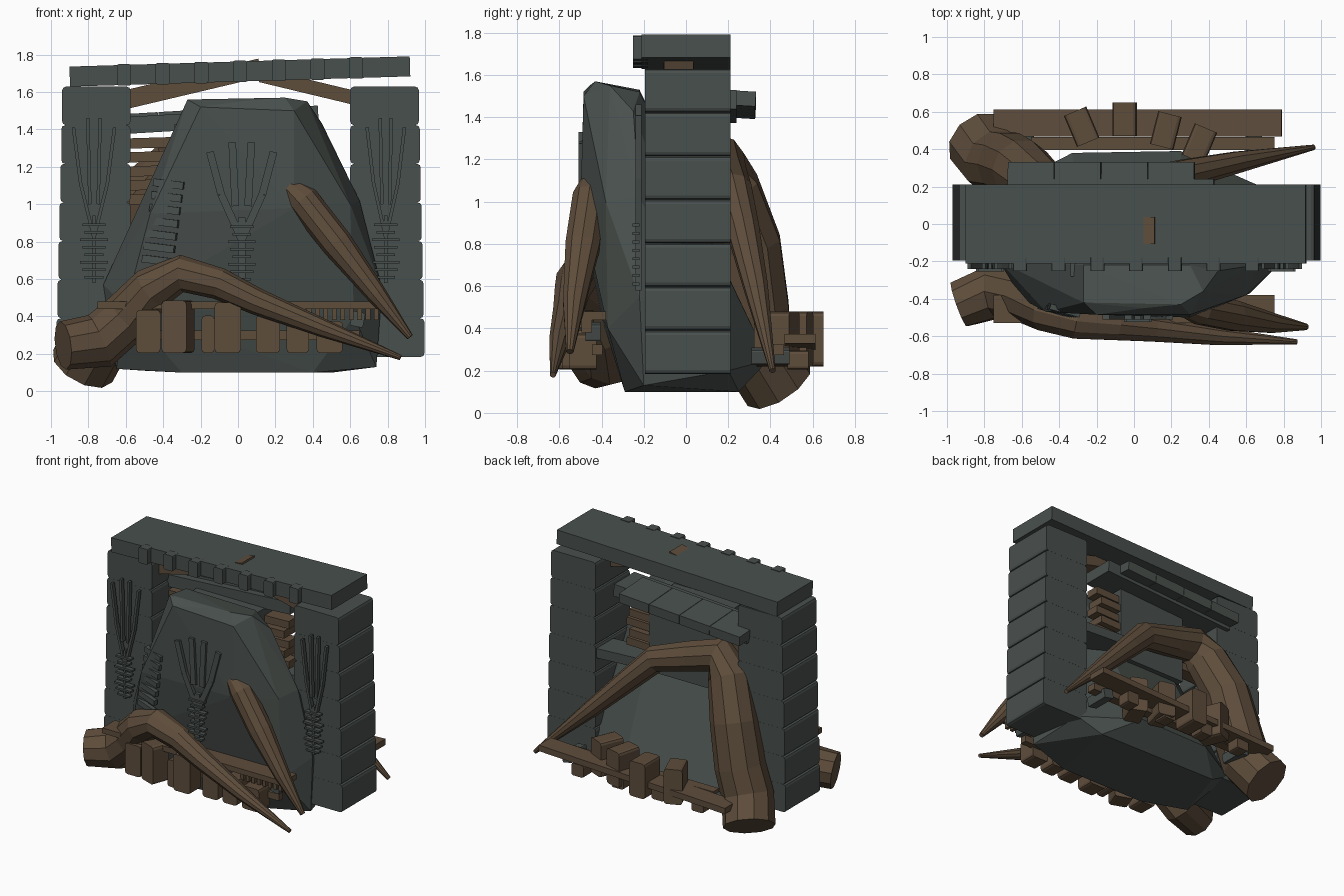
import bpy, bmesh, math
from mathutils import Vector, Matrix

cube = bpy.data.objects.get("Cube")
if cube:
    bpy.data.objects.remove(cube, do_unlink=True)


def material(name, rgb):
    m = bpy.data.materials.new(name)
    m.use_nodes = True
    m.diffuse_color = (*rgb, 1)
    m.node_tree.nodes["Principled BSDF"].inputs["Base Color"].default_value = (*rgb, 1)
    return m


STONE = material("dark grey stone", (0.066, 0.08, 0.073))
WOOD = material("brown horn and wood", (0.112, 0.074, 0.044))


def add_object(name, bm, mat):
    bmesh.ops.recalc_face_normals(bm, faces=bm.faces)
    me = bpy.data.meshes.new(name)
    bm.to_mesh(me)
    bm.free()
    me.materials.append(mat)
    ob = bpy.data.objects.new(name, me)
    bpy.context.collection.objects.link(ob)
    return ob


def box(name, centre, size, mat, rot=None, bevel=0.0):
    """Block whose front outline has cut corners when bevel is given."""
    bm = bmesh.new()
    bmesh.ops.create_cube(bm, size=1, matrix=Matrix.Diagonal((*size, 1)))
    if bevel:
        deep = [e for e in bm.edges if abs(e.verts[0].co.y - e.verts[1].co.y) > size[1] / 2]
        bmesh.ops.bevel(bm, geom=deep, offset=bevel, segments=2, profile=0.5, affect='EDGES')
    rotation = rot.to_matrix().to_4x4() if rot else Matrix()
    bm.transform(Matrix.Translation(centre) @ rotation)
    return add_object(name, bm, mat)


def beam(name, a, b, depth, height, mat):
    a, b = Vector(a), Vector(b)
    d = b - a
    return box(name, (a + b) / 2, (d.length, depth, height), mat, d.to_track_quat('X', 'Z'))


def turn(x=0, y=0, z=0):
    return Matrix.Rotation(z, 3, 'Z').to_quaternion() @ \
        Matrix.Rotation(y, 3, 'Y').to_quaternion() @ Matrix.Rotation(x, 3, 'X').to_quaternion()


def horn(name, path, sides=10):
    """Tapered faceted tube through points (x, y, z, radius)."""
    bm = bmesh.new()
    pts = [Vector(p[:3]) for p in path]
    rings = []
    for i, p in enumerate(path):
        d = (pts[min(i + 1, len(pts) - 1)] - pts[max(i - 1, 0)]).normalized()
        u = d.cross(Vector((0, 1, 0))).normalized()
        v = d.cross(u)
        rings.append([bm.verts.new(pts[i] + p[3] * (math.cos(t) * u + math.sin(t) * v))
                      for t in (2 * math.pi * k / sides for k in range(sides))])
    for r0, r1 in zip(rings, rings[1:]):
        for k in range(sides):
            n = (k + 1) % sides
            bm.faces.new((r0[k], r0[n], r1[n], r1[k]))
    bm.faces.new(rings[0])
    bm.faces.new(rings[-1])
    return add_object(name, bm, WOOD)


# Pillars of stacked blocks, widening slightly downwards
for side, label, inner, outer in ((-1, "right", 0.575, 0.97), (1, "left", 0.6, 0.997)):
    for i in range(7):
        out = outer - 0.005 * i
        box(f"{label}_pillar_block_{i}", (side * (inner + out) / 2, 0.008, 0.287 + i * 0.2065),
            (out - inner, 0.404, 0.206), STONE, bevel=0.02)

# Lintel with small front blocks
tilt = turn(y=-0.03)
box("lintel", (0.01, 0, 1.71), (1.82, 0.42, 0.107), STONE, tilt)
for i in range(7):
    x = -0.61 + i * 0.207
    box(f"lintel_block_{i}", (x, -0.215, 1.71 + 0.03 * x), (0.075, 0.07, 0.115), STONE, bevel=0.01)

# Gable beams beneath the lintel
beam("gable_beam_right", (-0.64, -0.035, 1.55), (0.12, -0.035, 1.73), 0.145, 0.1, WOOD)
beam("gable_beam_left", (0.12, -0.035, 1.69), (0.64, -0.035, 1.565), 0.14, 0.075, WOOD)

# Rear ledge tiles
for i in range(4):
    x = -0.55 + i * 0.25
    box(f"ledge_tile_{i}", (x, 0.19, 1.475 + 0.06 * x), (0.247, 0.28, 0.07), STONE, turn(x=-0.06, y=-0.06))
box("ledge_slab", (-0.12, 0.12, 1.45), (1.1, 0.24, 0.09), STONE, turn(y=-0.06))

# Tapered stone hood
rock = [(-.27, -.42, 1.56), (.05, -.45, 1.555), (.25, -.43, 1.57), (.37, -.36, 1.55), (-.2, -.485, 1.52),
        (.3, -.485, 1.5), (.45, -.25, 1.43), (-.27, -.22, 1.53), (.3, -.22, 1.52), (-.47, -.47, .95),
        (.3, -.5, .98), (.6, -.38, 1.0), (.65, -.22, 1.02), (-.72, -.2, .57), (.77, -.22, .55),
        (-.6, -.4, .45), (.62, -.37, .4), (-.65, -.2, .12), (-.3, -.29, .1), (.4, -.29, .1),
        (.74, -.2, .13), (.5, .25, .1), (-.5, .25, .11), (-.33, .38, .25), (.25, .39, .25),
        (.68, .2, .2), (-.68, .2, .22)]
bm = bmesh.new()
for p in rock:
    bm.verts.new(p)
hull = bmesh.ops.convex_hull(bm, input=bm.verts[:])
junk = {v for v in hull["geom_interior"] + hull["geom_unused"] if isinstance(v, bmesh.types.BMVert)}
bmesh.ops.delete(bm, geom=list(junk), context='VERTS')
add_object("stone_hood", bm, STONE)
box("flue", (-0.06, -0.08, 1.16), (0.56, 0.4, 0.54), STONE)
box("inner_stone_shelf", (0.42, 0.1, 0.96), (0.42, 0.2, 0.07), STONE, turn(y=0.05), 0.015)

# Ladder of short slats on the hood's side
for i in range(7):
    beam(f"hood_slat_{i}", (-0.51 + 0.01 * i, -0.44, 0.71 + 0.068 * i),
         (-0.35 + 0.01 * i, -0.485, 0.69 + 0.068 * i), 0.03, 0.04, STONE)

# Stacked planks inside the opening
for i in range(5):
    step = 0.03 * (i % 2)
    box(f"inner_plank_{i}", (-0.08 - step, 0.05, 1.04 + i * 0.075),
        (1.0, 0.1 + step, 0.055), WOOD, turn(y=-0.03))


# Branching ornaments with ribbed stems
def branch_ornament(name, cx, y, z, spread, height, w):
    beam(name + "_stem", (cx, y, z), (cx, y, z + 0.36), 0.03, w, STONE)
    for i in range(8):
        half = 0.05 + 0.012 * (i % 3)
        box(f"{name}_rib_{i}", (cx, y - 0.012, z + 0.03 + 0.04 * i), (2 * half, 0.035, 0.014), STONE)
    for s in (-1, 1):
        fork = (cx + s * 0.65 * spread, y, z + 0.3 + 0.4 * (height - 0.3))
        beam(name + "_limb", (cx, y, z + 0.24), fork, 0.03, w, STONE)
        beam(name + "_outer_twig", fork, (cx + s * spread, y, z + height - 0.05), 0.03, w, STONE)
        beam(name + "_inner_twig", (cx + s * 0.2 * spread, y, z + 0.42),
             (cx + s * 0.3 * spread, y, z + height), 0.03, w, STONE)


branch_ornament("right_branch", -0.77, -0.225, 0.58, 0.11, 0.88, 0.018)
branch_ornament("left_branch", 0.79, -0.225, 0.58, 0.1, 0.88, 0.018)
branch_ornament("centre_branch", 0.02, -0.495, 0.57, 0.17, 0.76, 0.04)

# Horns
horn("front_long_horn", [(-.935, -.43, .245, .13), (-.74, -.36, .27, .15), (-.59, -.385, .4, .14),
                         (-.46, -.46, .55, .12), (-.3, -.52, .63, .1), (-.1, -.54, .575, .085),
                         (.1, -.56, .48, .072), (.45, -.6, .34, .05), (.87, -.63, .18, .014)])
horn("front_short_horn", [(.265, -.44, 1.1, .055), (.35, -.455, 1.02, .085), (.53, -.49, .79, .085),
                          (.74, -.53, .52, .055), (.92, -.55, .29, .018)])
horn("back_long_horn", [(-.83, .44, .135, .18), (-.74, .33, .3, .18), (-.67, .32, .5, .175),
                        (-.6, .29, .8, .165), (-.5, .2, 1.07, .15), (-.4, .15, 1.19, .13),
                        (-.18, .18, 1.13, .11), (.1, .22, 1.05, .095), (.28, .27, .87, .08),
                        (.55, .33, .6, .06), (.96, .41, .2, .015)])

# Front rack with hanging wooden blocks: x, width, height
box("front_rack_board", (0.0, -0.455, 0.46), (1.5, 0.15, 0.04), WOOD)
box("front_rack_rail", (0.05, -0.42, 0.3), (1.2, 0.05, 0.05), WOOD)
for i, (x, w, h) in enumerate([(-.48, .13, .23), (-.32, .14, .28), (-.16, .07, .2), (-.055, .14, .27),
                               (.16, .13, .2), (.32, .12, .19), (.49, .14, .17)]):
    lean = turn(z=-0.35 if i == 1 else 0)
    box(f"front_rack_block_{i}", (x, -0.52 if i in (1, 3) else -0.49, 0.205 + h / 2),
        (w, 0.13, h), WOOD, lean, 0.02)
for i in range(9):
    box(f"rack_peg_{i}", (0.38 + 0.045 * i, -0.47, 0.41), (0.025, 0.05, 0.06), WOOD)

# Rear rack with leaning wooden blocks: x, y, turn
box("back_rack_board", (0.02, 0.54, 0.32), (1.54, 0.145, 0.045), WOOD, turn(y=-0.04))
box("back_rack_rail", (0.1, 0.43, 0.3), (1.3, 0.07, 0.05), WOOD)
for i, (x, y, a) in enumerate([(-.28, .52, .4), (-.05, .56, 0), (.17, .5, -.25), (.35, .43, -.4)]):
    box(f"back_rack_block_{i}", (x, y, 0.35), (0.13, 0.18, 0.26), WOOD, turn(z=a), 0.02)
for i in range(4):
    box(f"back_rack_foot_{i}", (-0.5 + 0.33 * i, 0.53, 0.25), (0.1, 0.1, 0.09), WOOD, bevel=0.015)

# Small stone brackets holding both racks
for x in (-0.58, 0.64):
    box("front_rack_bracket", (x, -0.44, 0.385), (0.07, 0.07, 0.08), STONE, turn(y=0.2), 0.008)
    box("back_rack_bracket", (x, 0.4, 0.27), (0.08, 0.18, 0.07), STONE, turn(y=0.2), 0.008)
